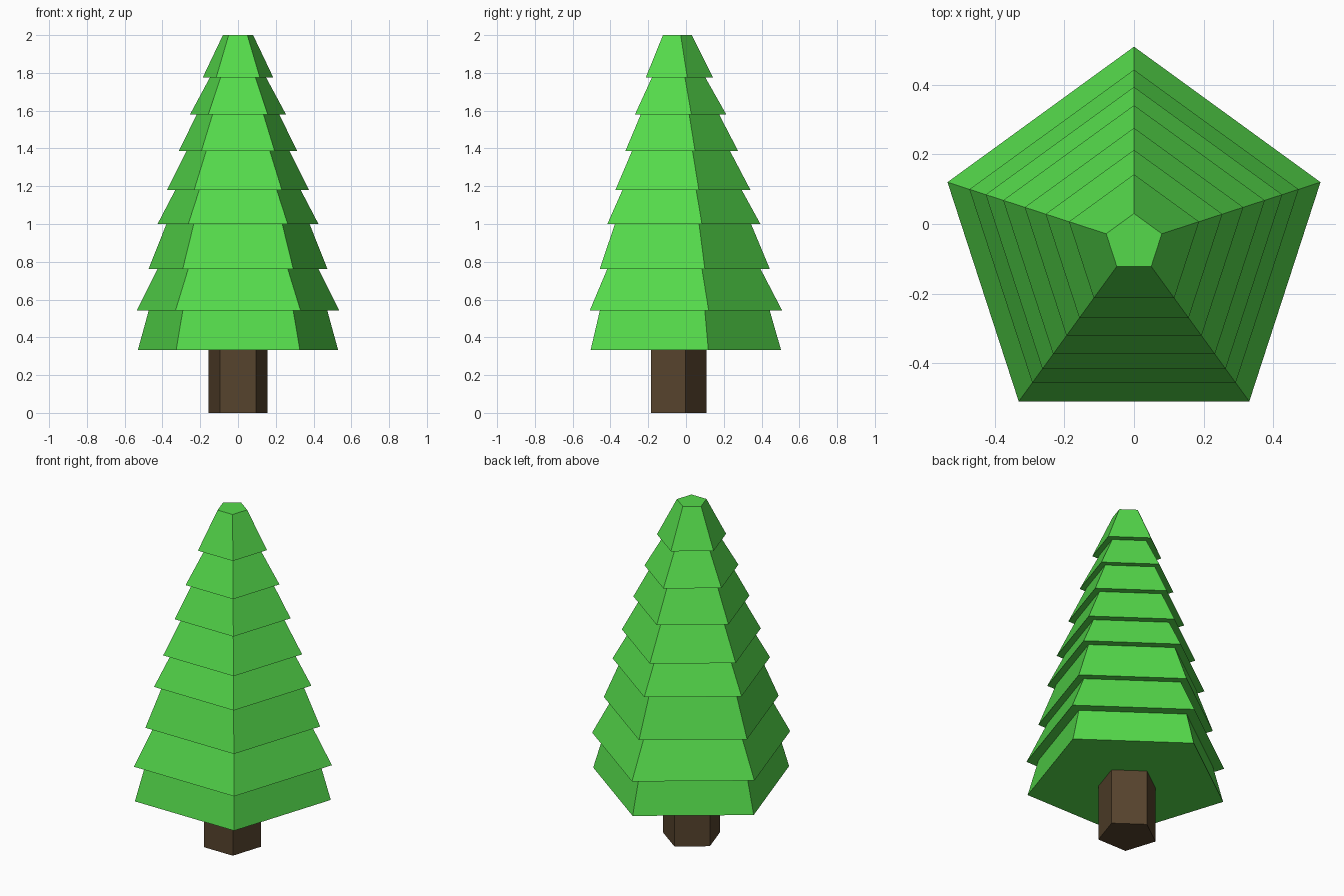
import bpy, bmesh
from math import sin, cos, pi

if "Cube" in bpy.data.objects:
    bpy.data.objects.remove(bpy.data.objects["Cube"])

SIDES = 5
CENTRE_Y = -0.054          # puts the pentagon's bounding box on y = 0
WIDE = sin(2 * pi / 5)     # half width of a pentagon of radius 1


def material(name, colour):
    mat = bpy.data.materials.new(name)
    mat.diffuse_color = (*colour, 1)
    mat.use_nodes = True
    mat.node_tree.nodes["Principled BSDF"].inputs["Base Color"].default_value = mat.diffuse_color
    return mat


def pentagon_stack(name, profile, mat):
    """Closed solid through pentagon rings given as (half width, z)."""
    bm = bmesh.new()
    rings = []
    for half_width, z in profile:
        r = half_width / WIDE
        angles = [pi / 2 + 2 * pi * i / SIDES for i in range(SIDES)]
        rings.append([bm.verts.new((r * cos(a), CENTRE_Y + r * sin(a), z)) for a in angles])
    bm.faces.new(rings[0][::-1])
    bm.faces.new(rings[-1])
    for low, high in zip(rings, rings[1:]):
        for i in range(SIDES):
            j = (i + 1) % SIDES
            bm.faces.new((low[i], low[j], high[j], high[i]))
    bmesh.ops.recalc_face_normals(bm, faces=bm.faces)
    mesh = bpy.data.meshes.new(name)
    bm.to_mesh(mesh)
    bm.free()
    mesh.materials.append(mat)
    obj = bpy.data.objects.new(name, mesh)
    bpy.context.collection.objects.link(obj)
    return obj


# Trunk
pentagon_stack("trunk", [(0.155, 0), (0.155, 0.333)],
               material("bark", (0.093, 0.056, 0.026)))

# Foliage: each tier is (bottom z, bottom half width, top half width)
tiers = [(0.333, 0.530, 0.473), (0.541, 0.536, 0.426), (0.763, 0.473, 0.379),
         (1.000, 0.426, 0.332), (1.180, 0.376, 0.273), (1.386, 0.314, 0.218),
         (1.580, 0.254, 0.149), (1.775, 0.187, 0.080)]
tops = [t[0] for t in tiers[1:]] + [2.0]
profile = []
for (z, bottom, top), z_top in zip(tiers, tops):
    profile += [(bottom, z), (top, z_top)]
pentagon_stack("foliage", profile, material("needles", (0.09, 0.70, 0.07)))
